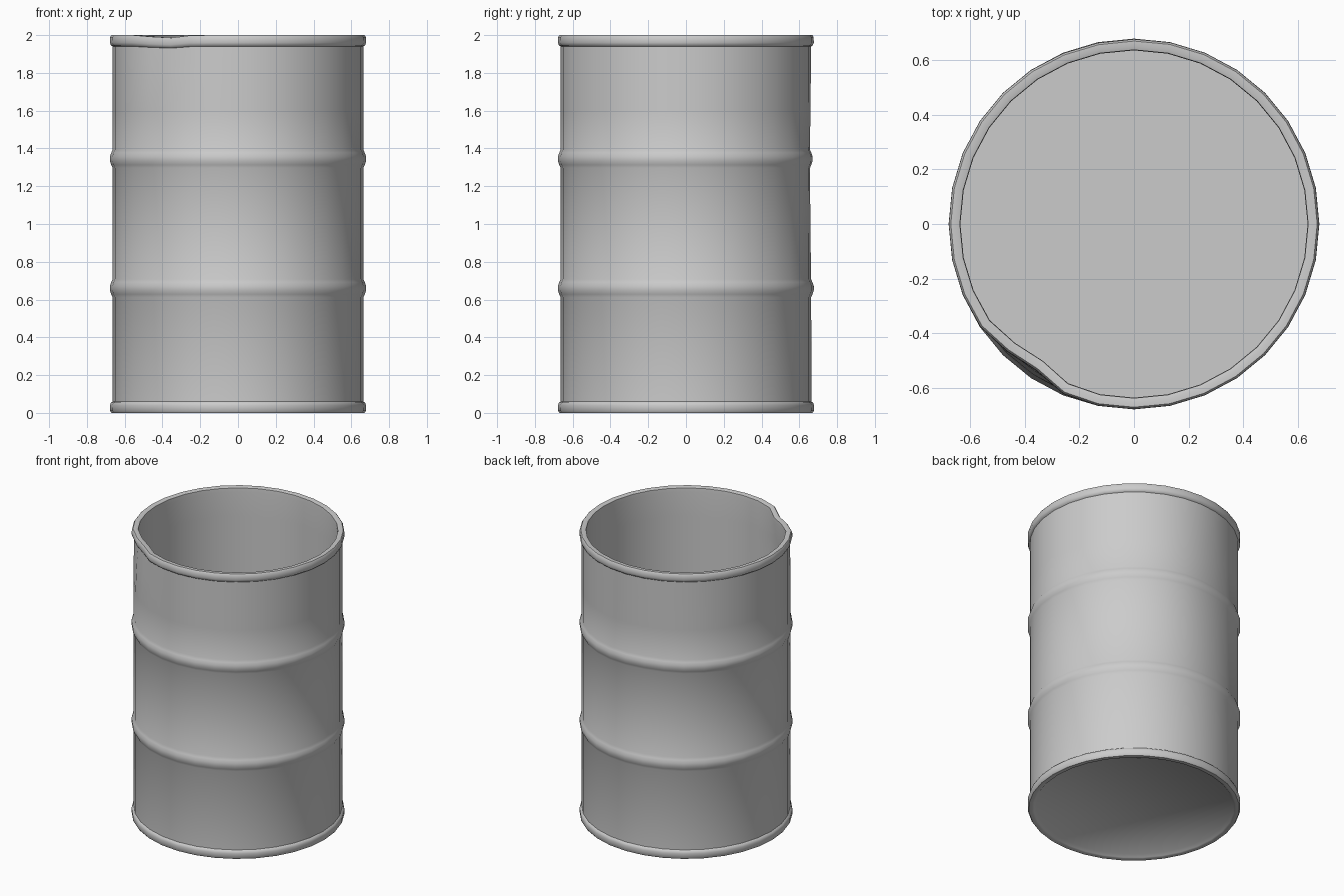
import bpy, bmesh, math

if "Cube" in bpy.data.objects:
    bpy.data.objects.remove(bpy.data.objects["Cube"])

SEGMENTS = 32
WALL = 0.664


def hoop(z):
    # rolled stiffening ring on the outer wall
    return [(WALL, z - 0.048), (0.671, z - 0.032), (0.678, z - 0.012),
            (0.678, z + 0.012), (0.671, z + 0.032), (WALL, z + 0.048)]


def bump(x, width):
    return math.exp(-(x / width) ** 2)


def angle_gap(a, b):
    return (a - b + 180) % 360 - 180


def dent(r, a, z):
    # sharp dent in the top rim
    top = bump(z - 2.0, 0.22) * bump(angle_gap(a, 233), 10)
    # shallow flattening of the back wall
    back = bump(z - 1.3, 0.5) * bump(angle_gap(a, 102), 18) if r > 0.655 else 0
    return r - 0.038 * top - 0.012 * back, z - 0.016 * top * bump(z - 2.0, 0.1)


# profile: underside, bottom rim, outer wall, top rim, inner wall, floor
bottom_rim = [(0.622, 0.02), (0.637, 0.004), (0.65, 0.0), (0.67, 0.0), (0.677, 0.01),
              (0.678, 0.04), (0.673, 0.054), (WALL, 0.06)]
top_rim = [(r, 2.0 - z) for r, z in reversed(bottom_rim[1:])]
profile = (bottom_rim + hoop(0.66) + [(WALL, 1.0)] + hoop(1.345)
           + [(WALL, 1.6), (WALL, 1.8)] + top_rim
           + [(0.635, 1.97), (0.635, 1.8), (0.635, 1.6), (0.635, 0.035)])

bm = bmesh.new()
rings = []
for r, z in profile:
    ring = []
    for i in range(SEGMENTS):
        a = 360 * i / SEGMENTS
        rr, zz = dent(r, a, z)
        t = math.radians(a)
        ring.append(bm.verts.new((rr * math.cos(t), rr * math.sin(t), zz)))
    rings.append(ring)
for lo, hi in zip(rings, rings[1:]):
    for i in range(SEGMENTS):
        j = (i + 1) % SEGMENTS
        bm.faces.new((lo[i], lo[j], hi[j], hi[i]))
bm.faces.new(list(reversed(rings[0])))   # underside
bm.faces.new(rings[-1])                  # inner floor
bmesh.ops.recalc_face_normals(bm, faces=bm.faces)

mesh = bpy.data.meshes.new("barrel")
bm.to_mesh(mesh)
bm.free()
barrel = bpy.data.objects.new("barrel", mesh)
bpy.context.collection.objects.link(barrel)
bpy.context.view_layer.objects.active = barrel
barrel.select_set(True)
bpy.ops.object.shade_smooth_by_angle(angle=math.radians(50))
